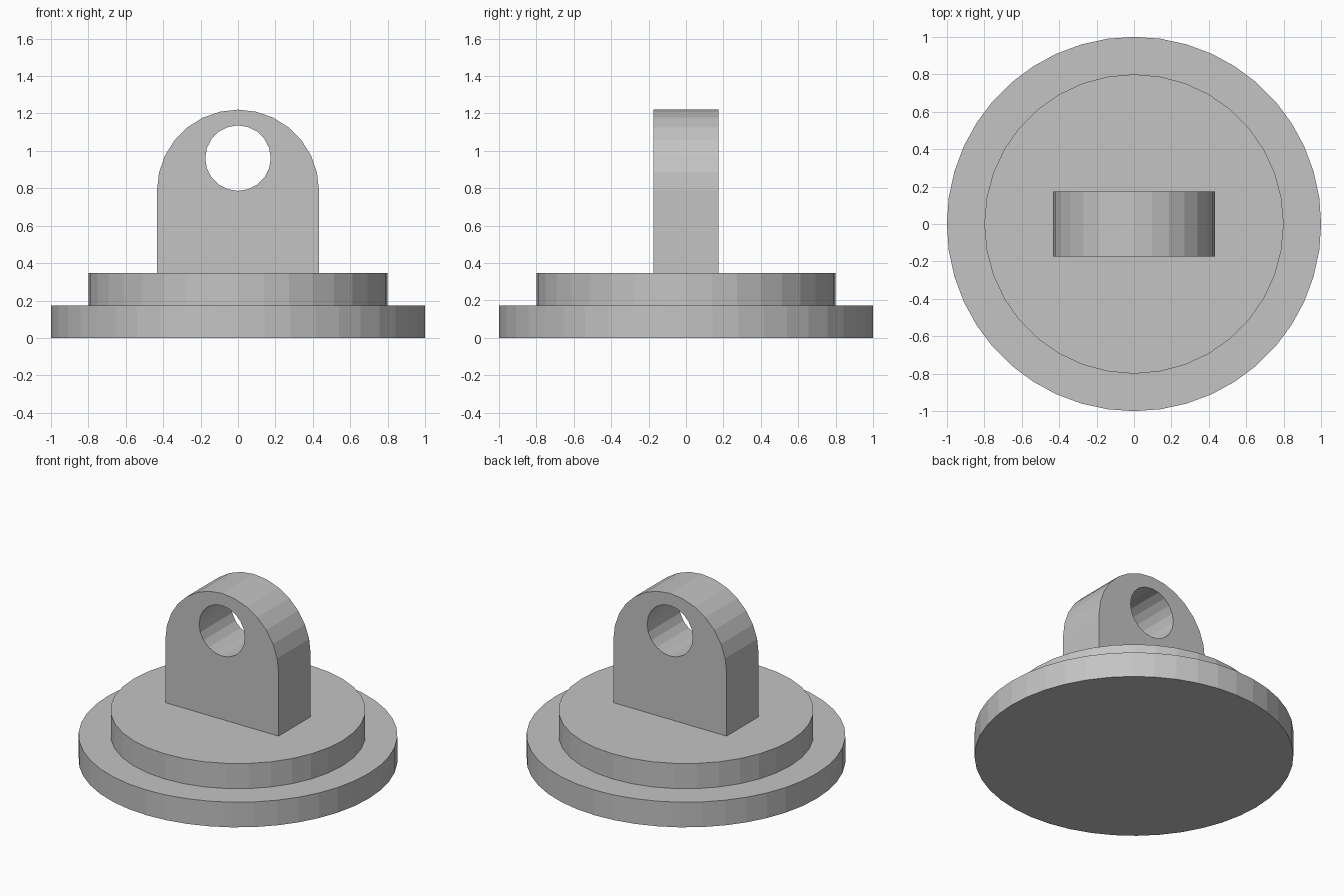
import bpy
import bmesh
from math import cos, sin, pi
from mathutils import Vector

cube = bpy.data.objects.get("Cube")
if cube:
    bpy.data.objects.remove(cube, do_unlink=True)

grey = bpy.data.materials.new("plain grey")
grey.use_nodes = True
colour = (0.55, 0.55, 0.55, 1)
grey.diffuse_color = colour
grey.node_tree.nodes["Principled BSDF"].inputs["Base Color"].default_value = colour

STEP = 0.174        # height of each disc
THICK = 0.35        # depth of the lug
ARCH_R = 0.433      # lug half width and crown radius
ARCH_Z = 0.787      # height where the crown starts
HOLE_R = 0.175
HOLE_Z = 0.961


def arc(radius, z, segments, sweep, y):
    """Points along an arc in the xz plane, both ends included."""
    return [Vector((radius * cos(sweep * i / segments), y,
                    z + radius * sin(sweep * i / segments)))
            for i in range(segments + 1)]


def finish(name, bm):
    bmesh.ops.recalc_face_normals(bm, faces=bm.faces)
    mesh = bpy.data.meshes.new(name)
    bm.to_mesh(mesh)
    bm.free()
    mesh.materials.append(grey)
    obj = bpy.data.objects.new(name, mesh)
    bpy.context.collection.objects.link(obj)
    return obj


def disc(name, radius, sides, z):
    bm = bmesh.new()
    bmesh.ops.create_cone(bm, cap_ends=True, segments=sides, radius1=radius,
                          radius2=radius, depth=STEP)
    bmesh.ops.translate(bm, verts=bm.verts, vec=(0, 0, z + STEP / 2))
    return finish(name, bm)


# Stepped round base
disc("base_disc", 1.0, 44, 0)
disc("upper_disc", 0.8, 36, STEP)

# Upright lug: arched outline with a round eye, filled and extruded
front = -THICK / 2
foot = 2 * STEP
outline = [Vector((-ARCH_R, front, foot)), Vector((ARCH_R, front, foot))]
outline += arc(ARCH_R, ARCH_Z, 14, pi, front)
eye = arc(HOLE_R, HOLE_Z, 20, 2 * pi, front)[:-1]

bm = bmesh.new()
for loop in (outline, eye):
    verts = [bm.verts.new(p) for p in loop]
    for a, b in zip(verts, verts[1:] + verts[:1]):
        bm.edges.new((a, b))
bmesh.ops.triangle_fill(bm, use_beauty=True, use_dissolve=False,
                        edges=bm.edges[:], normal=(0, -1, 0))
back = bmesh.ops.extrude_face_region(bm, geom=bm.faces[:], use_keep_orig=True)
bmesh.ops.translate(bm, vec=(0, THICK, 0),
                    verts=[v for v in back["geom"]
                           if isinstance(v, bmesh.types.BMVert)])
finish("pierced_lug", bm)
